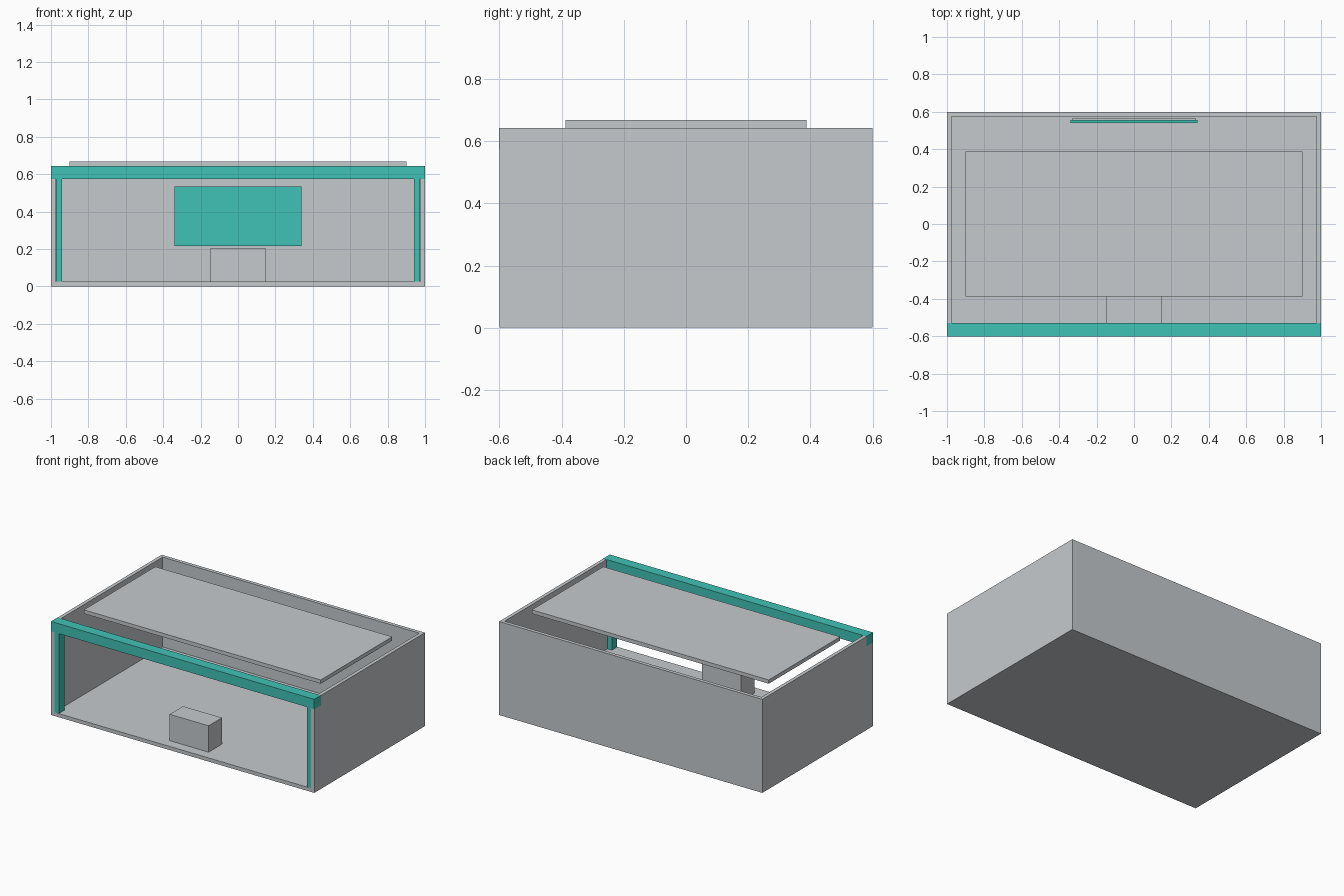
import bpy

if "Cube" in bpy.data.objects:
    bpy.data.objects.remove(bpy.data.objects["Cube"])


def material(name, rgb):
    m = bpy.data.materials.new(name)
    m.diffuse_color = (*rgb, 1)
    m.use_nodes = True
    m.node_tree.nodes["Principled BSDF"].inputs["Base Color"].default_value = m.diffuse_color
    return m


GREY = material("light grey", (0.56, 0.59, 0.61))
TEAL = material("teal", (0.053, 0.545, 0.465))


def box(name, lo, hi, mat):
    """Axis-aligned box between two corners."""
    mid = [(a + b) / 2 for a, b in zip(lo, hi)]
    bpy.ops.mesh.primitive_cube_add(size=1, location=mid)
    ob = bpy.context.object
    ob.name = name
    ob.scale = [b - a for a, b in zip(lo, hi)]
    bpy.ops.object.transform_apply(location=False, rotation=False, scale=True)
    ob.data.materials.append(mat)
    return ob


W, D, H, T = 1.0, 0.6, 0.642, 0.025   # half width, half depth, height, wall thickness

# Shell: floor, back wall and side walls
box("floor", (-W, -D, 0), (W, D, T), GREY)
box("back_wall", (-W, D - T, T), (W, D, H), GREY)
for side, s in (("left", -1), ("right", 1)):
    xs = sorted((s * W, s * (W - T)))
    box(side + "_wall", (xs[0], -D, T), (xs[1], D - T, H), GREY)
    # Front post against the inside of each wall
    xs = sorted((s * (W - T - 0.001), s * 0.942))
    box(side + "_post", (xs[0], -D + 0.001, T), (xs[1], -0.54, 0.576), TEAL)

# Front fascia beam, just proud of the walls
box("fascia_beam", (-W, -D - 0.001, 0.575), (W, -0.53, H + 0.001), TEAL)

# Floating ceiling panel
box("ceiling_panel", (-0.9, -0.388, 0.642), (0.9, 0.388, 0.668), GREY)

# Reception counter
box("counter", (-0.148, -0.53, T), (0.148, -0.385, 0.206), GREY)

# Wall screen and its backing plate
box("screen", (-0.34, 0.54, 0.215), (0.34, 0.557, 0.533), TEAL)
box("screen_backing", (-0.33, 0.557, 0.225), (0.33, 0.568, 0.523), GREY)
